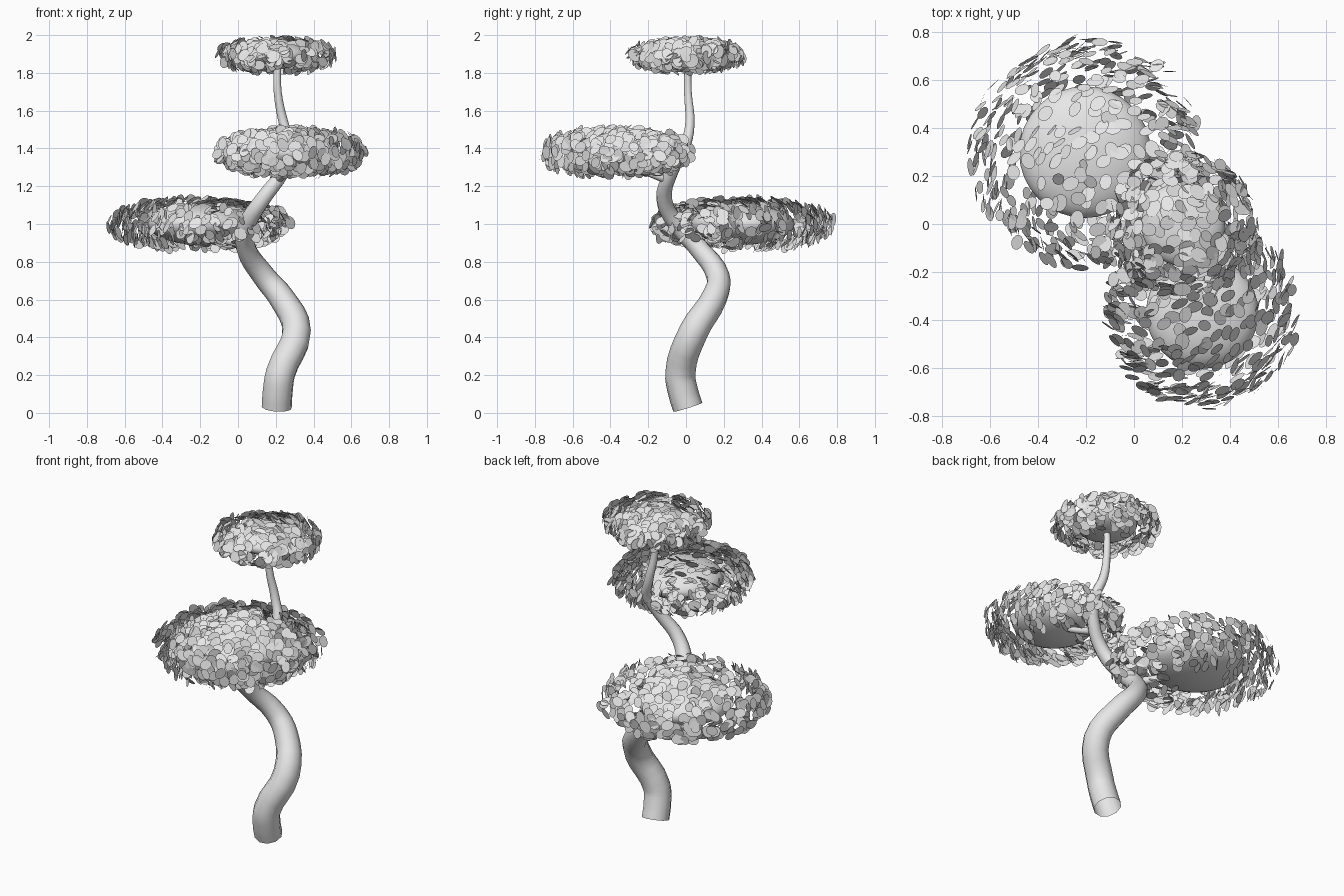
import bpy
import math
import random
from mathutils import Vector

random.seed(7)
cube = bpy.data.objects.get("Cube")
if cube:
    bpy.data.objects.remove(cube, do_unlink=True)

# Single pale grey for wood and foliage
grey = bpy.data.materials.new("pale_grey")
grey.use_nodes = True
grey.diffuse_color = (0.8, 0.8, 0.8, 1)
grey.node_tree.nodes["Principled BSDF"].inputs["Base Color"].default_value = (0.8, 0.8, 0.8, 1)


def finish(obj, name):
    obj.name = name
    obj.data.materials.clear()
    obj.data.materials.append(grey)


def limb(name, points):
    """Tapered round limb, open at the ends, through (x, y, z, radius) points."""
    curve = bpy.data.curves.new(name, "CURVE")
    curve.dimensions = "3D"
    curve.bevel_depth = 1
    curve.bevel_resolution = 3
    curve.resolution_u = 4
    spline = curve.splines.new("BEZIER")
    spline.bezier_points.add(len(points) - 1)
    for bp, (x, y, z, r) in zip(spline.bezier_points, points):
        bp.co = (x, y, z)
        bp.radius = r
        bp.handle_left_type = bp.handle_right_type = "AUTO"
    obj = bpy.data.objects.new(name, curve)
    bpy.context.collection.objects.link(obj)
    bpy.ops.object.select_all(action="DESELECT")
    obj.select_set(True)
    bpy.context.view_layer.objects.active = obj
    bpy.ops.object.convert(target="MESH")
    obj = bpy.context.object
    bpy.ops.object.shade_smooth_by_angle(angle=math.radians(50))
    finish(obj, name)


def core(name, centre, radius, half_height):
    """Smooth flattened ball inside a foliage pad."""
    bpy.ops.mesh.primitive_uv_sphere_add(segments=32, ring_count=16, location=centre)
    obj = bpy.context.object
    obj.scale = (radius, radius, half_height)
    bpy.ops.object.transform_apply(location=False, rotation=False, scale=True)
    bpy.ops.object.shade_smooth()
    finish(obj, name)


def leaves(name, centre, radius, half_height, count, lean):
    """Flat oval leaves over a pad, leaning away from the trunk."""
    verts, faces = [], []
    golden = math.pi * (3 - math.sqrt(5))
    for i in range(count):
        dz = 1 - 1.94 * (i + 0.5) / count
        ring = math.sqrt(1 - dz * dz)
        a = i * golden + random.uniform(-0.3, 0.3)
        d = Vector((ring * math.cos(a), ring * math.sin(a), dz))
        grow = random.uniform(0.88, 1.03)
        height = math.copysign(abs(dz) ** 0.85, dz) * half_height
        pos = Vector(centre) + Vector((d.x * radius * grow, d.y * radius * grow, height * grow))
        jitter = Vector([random.gauss(0, 0.32) for _ in range(3)])
        normal = (d + Vector(lean) + jitter).normalized()
        u = normal.orthogonal().normalized()
        v = normal.cross(u)
        turn = random.uniform(0, math.tau)
        u, v = u * math.cos(turn) + v * math.sin(turn), v * math.cos(turn) - u * math.sin(turn)
        size = random.uniform(0.031, 0.039)
        start = len(verts)
        for k in range(12):
            t = math.tau * k / 12
            verts.append(pos + u * size * math.cos(t) + v * size * 0.78 * math.sin(t))
        faces.append(list(range(start, start + 12)))
    mesh = bpy.data.meshes.new(name)
    mesh.from_pydata(verts, [], faces)
    obj = bpy.data.objects.new(name, mesh)
    bpy.context.collection.objects.link(obj)
    finish(obj, name)


# Winding trunk
limb("trunk", [
    (0.205, 0.01, 0.03, 0.081), (0.21, -0.015, 0.11, 0.081), (0.225, -0.03, 0.21, 0.08),
    (0.31, 0.04, 0.43, 0.078), (0.23, 0.15, 0.61, 0.069), (0.14, 0.17, 0.72, 0.062),
    (0.04, 0.06, 0.88, 0.053), (0.05, -0.05, 1.0, 0.048), (0.13, -0.115, 1.13, 0.042),
    (0.24, -0.075, 1.28, 0.036), (0.28, -0.01, 1.4, 0.03), (0.245, 0.02, 1.52, 0.026),
    (0.21, 0.01, 1.7, 0.021), (0.21, 0.01, 1.88, 0.018)])

# Side branches
limb("lower_branch", [(0.04, 0.06, 0.89, 0.026), (-0.08, 0.18, 0.92, 0.02), (-0.2, 0.3, 0.98, 0.014)])
limb("middle_branch", [(0.21, -0.09, 1.23, 0.022), (0.25, -0.22, 1.28, 0.018), (0.29, -0.37, 1.36, 0.013)])

# Foliage pads: centre, core radius, core height, leaf radius, leaf height, leaf count, lean
pads = {
    "lower": ((-0.205, 0.3, 1.0), 0.275, 0.11, 0.475, 0.135, 560, (-0.4, 0.5, 0.1)),
    "middle": ((0.285, -0.37, 1.38), 0.235, 0.10, 0.395, 0.125, 520, (0.45, -0.55, 0.15)),
    "top": ((0.205, 0.0, 1.895), 0.175, 0.07, 0.305, 0.088, 360, (0.1, 0.0, 0.2)),
}
for pad, (centre, core_r, core_h, leaf_r, leaf_h, count, lean) in pads.items():
    core(pad + "_foliage_core", centre, core_r, core_h)
    leaves(pad + "_leaves", centre, leaf_r, leaf_h, count, lean)
